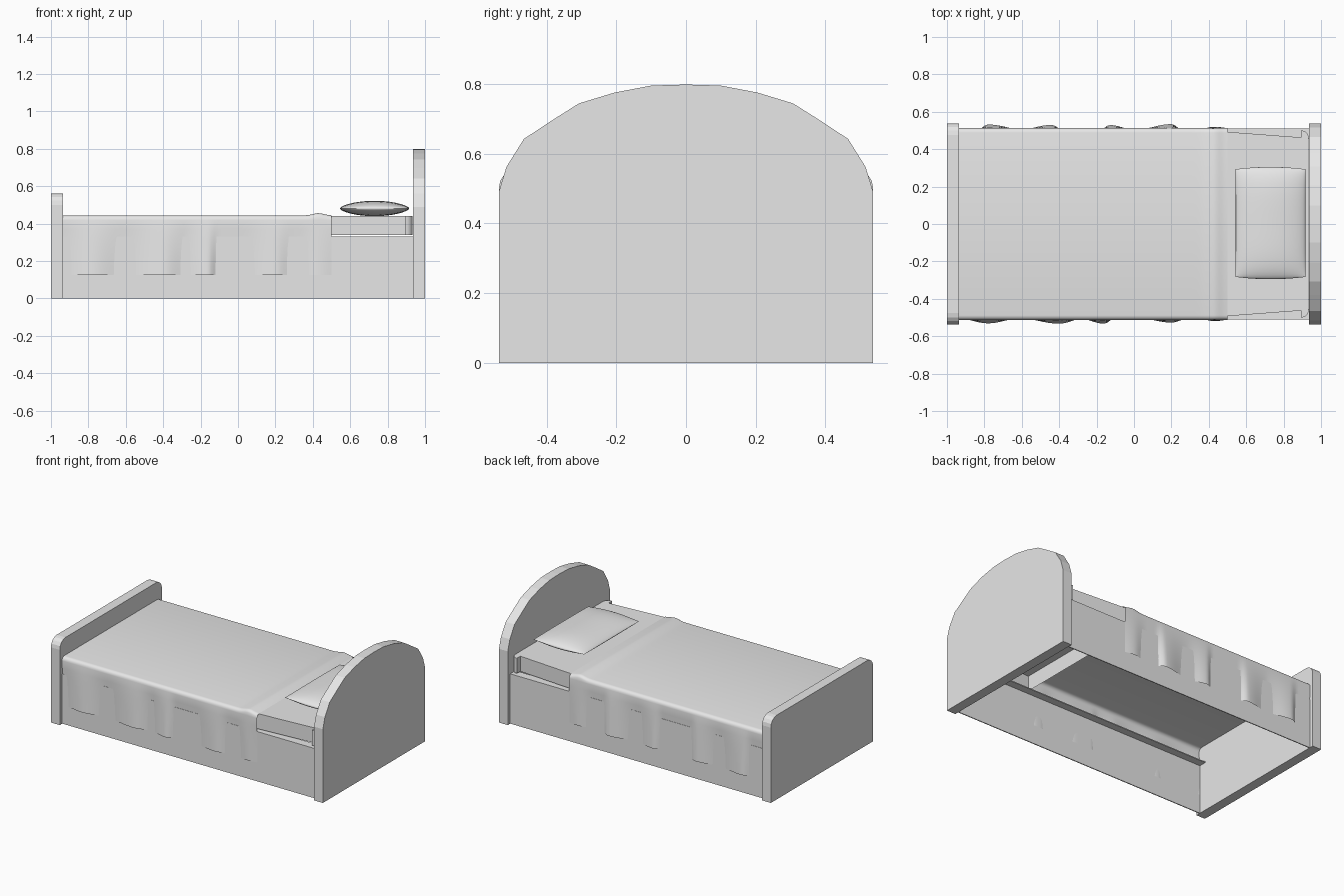
import bpy, bmesh, math

cube = bpy.data.objects.get("Cube")
if cube:
    bpy.data.objects.remove(cube, do_unlink=True)

grey = bpy.data.materials.new("plain grey")
grey.use_nodes = True
grey.diffuse_color = (0.8, 0.8, 0.8, 1)
grey.node_tree.nodes["Principled BSDF"].inputs["Base Color"].default_value = (0.8, 0.8, 0.8, 1)


def finish(name, bm, smooth=None, recalc=True):
    if recalc:
        bmesh.ops.recalc_face_normals(bm, faces=bm.faces)
    mesh = bpy.data.meshes.new(name)
    bm.to_mesh(mesh)
    bm.free()
    mesh.materials.append(grey)
    obj = bpy.data.objects.new(name, mesh)
    bpy.context.collection.objects.link(obj)
    if smooth:
        bpy.ops.object.select_all(action="DESELECT")
        obj.select_set(True)
        bpy.context.view_layer.objects.active = obj
        bpy.ops.object.shade_smooth_by_angle(angle=math.radians(smooth))
    return obj


def prism(name, outline, x0, x1):
    """Extrude a (y, z) outline along x."""
    bm = bmesh.new()
    face = bm.faces.new([bm.verts.new((x0, y, z)) for y, z in outline])
    new = bmesh.ops.extrude_face_region(bm, geom=[face])["geom"]
    bmesh.ops.translate(bm, vec=(x1 - x0, 0, 0),
                        verts=[v for v in new if isinstance(v, bmesh.types.BMVert)])
    return finish(name, bm)


def add_grid(bm, rows):
    """Skin rows of points, each row of the same length."""
    grid = [[bm.verts.new(p) for p in row] for row in rows]
    for a, b in zip(grid, grid[1:]):
        for i in range(len(a) - 1):
            bm.faces.new((a[i], b[i], b[i + 1], a[i + 1]))


def arc(cy, cz, r, steps):
    """Quarter arc from the +y side up to the top."""
    angles = [math.pi / 2 * i / steps for i in range(steps + 1)]
    return [(cy + r * math.cos(a), cz + r * math.sin(a)) for a in angles]


def mirrored(half):
    return half + [(-y, z) for y, z in reversed(half) if y > 0]


# Arched headboard and low footboard with rounded corners
W, INNER = 0.537, 0.935
arch = [(W, 0), (W, 0.49), (0.515, 0.562), (0.465, 0.642), (0.38, 0.698),
        (0.307, 0.744), (0.205, 0.775), (0.1, 0.795), (0, 0.798)]
prism("headboard", mirrored(arch), INNER, 1)
prism("footboard", mirrored([(W, 0)] + arc(W - 0.06, 0.5, 0.06, 4)), -1, -INNER)

# Side rails, each with a ledge turned inward at the top
for side, name in ((1, "back_rail"), (-1, "front_rail")):
    section = [(0.511, 0), (0.511, 0.331), (0.455, 0.331),
               (0.455, 0.325), (0.505, 0.325), (0.505, 0)]
    prism(name, [(side * y, z) for y, z in section], -INNER, INNER)

# Mattress end: an open shell with rounded corners at the head
bm = bmesh.new()
plan = [(0.4, 0.5)] + [(x + 0.894, y + 0.46) for y, x in reversed(arc(0, 0, 0.04, 5))]
plan += [(x, -y) for x, y in reversed(plan)]
low = [bm.verts.new((x, y, 0.34)) for x, y in plan]
high = [bm.verts.new((x, y, 0.441)) for x, y in plan]
for i in range(len(plan)):
    j = (i + 1) % len(plan)
    bm.faces.new((low[i], low[j], high[j], high[i]))
bm.faces.new(high)
finish("mattress", bm, 30)


# Blanket: an open cloth with folds growing towards the hem
def fold(x, peaks):
    out = 0.503
    for centre, left, right, height in peaks:
        d = (centre - x) / left if x < centre else (x - centre) / right
        if d < 1:
            out = max(out, 0.503 + height * (1 + math.cos(math.pi * d)) / 2)
    return out


folds = {
    -1: [(-0.78, 0.17, 0.18, 0.028), (-0.4, 0.22, 0.14, 0.03),
         (-0.16, 0.14, 0.06, 0.03), (0.2, 0.18, 0.1, 0.024), (0.43, 0.1, 0.14, 0.016)],
    1: [(-0.78, 0.06, 0.2, 0.029), (-0.44, 0.18, 0.06, 0.027),
        (-0.13, 0.05, 0.14, 0.026), (0.2, 0.2, 0.06, 0.031), (0.43, 0.1, 0.14, 0.017)],
}
HEM, TOP, EDGE, R = 0.125, 0.444, 0.513, 0.025
rows = []
steps = 96
for i in range(steps + 1):
    x = -INNER + (0.5 + INNER) * i / steps
    bump = 0.012 * math.exp(-((x - 0.43) / 0.04) ** 2)
    sides = {}
    for s in (-1, 1):
        pts = []
        for k in range(7):
            t = 1 - k / 6
            y = EDGE + (fold(x, folds[s]) - EDGE) * t ** 0.8
            pts.append((x, s * y, HEM + (TOP - R - HEM) * (1 - t)))
        pts += [(x, s * y, z + bump) for y, z in arc(EDGE - R, TOP - R, R, 4)[1:]]
        sides[s] = pts
    rows.append(sides[-1] + sides[1][::-1])
bm = bmesh.new()
add_grid(bm, rows)
bmesh.ops.reverse_faces(bm, faces=[f for f in bm.faces if False])
finish("blanket", bm, 50)

# Pillow: two domed sheets meeting at a seam
bm = bmesh.new()
N = 24
for s in (1, -1):
    rows = []
    for i in range(N + 1):
        u = -math.cos(math.pi * i / N)
        row = []
        for j in range(N + 1):
            v = -math.cos(math.pi * j / N)
            puff = (1 - u * u) ** 0.65 * (1 - v ** 4) ** 0.6
            y = 0.005 + v * (0.288 + 0.012 * (1 - u * u))
            row.append((0.73 + 0.186 * u, y, 0.481 + s * 0.041 * puff))
        rows.append(row)
    add_grid(bm, rows)
bmesh.ops.remove_doubles(bm, verts=bm.verts, dist=0.0002)
finish("pillow", bm, 60)
